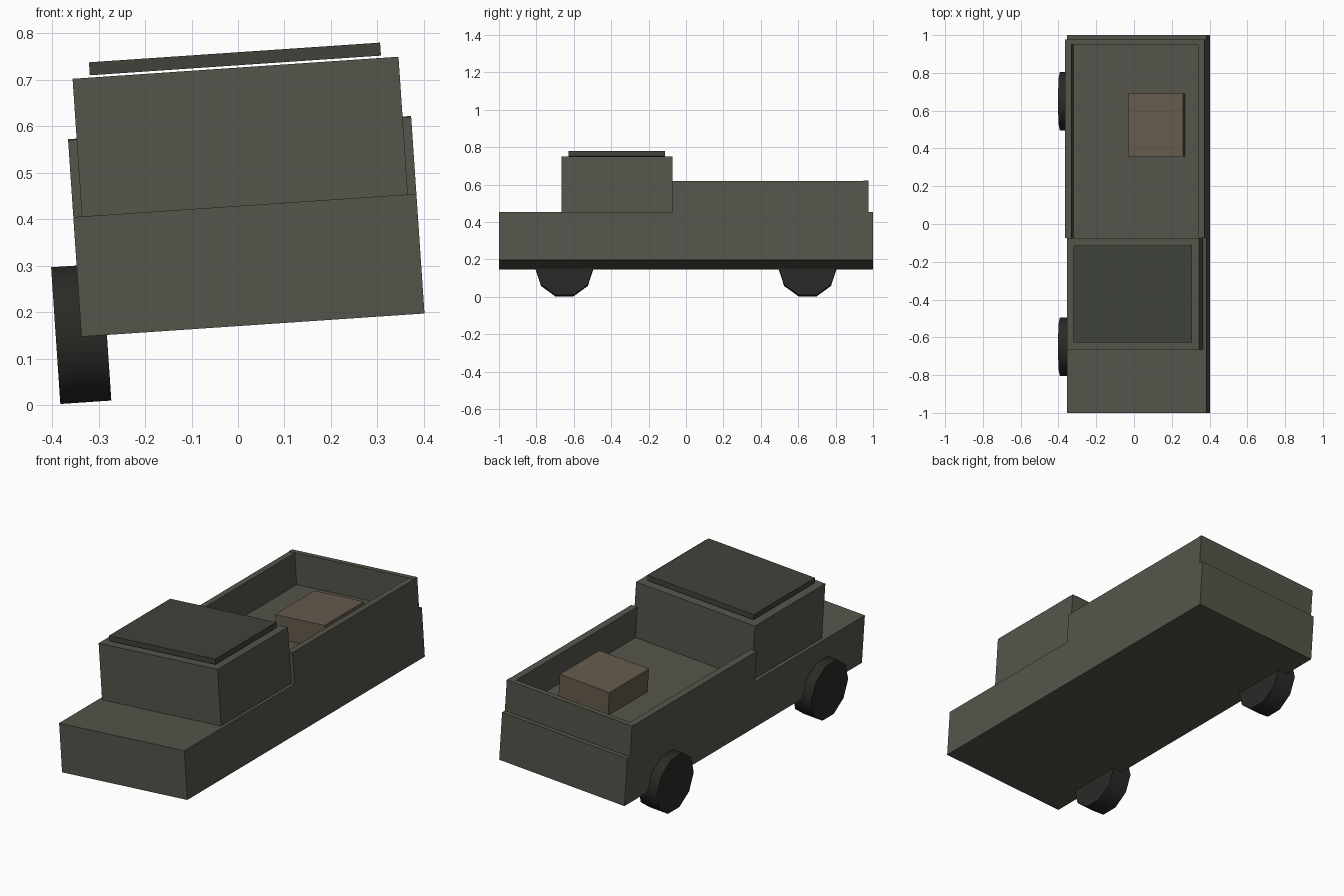
import bpy, math
from mathutils import Matrix

if "Cube" in bpy.data.objects:
    bpy.data.objects.remove(bpy.data.objects["Cube"])

# The whole truck leans on its left wheels: roll about the lower left body corner
LEAN = Matrix.Translation((-0.337, 0, 0.147)) @ Matrix.Rotation(-math.radians(3.87), 4, 'Y')
W = 0.74       # body width
DECK = 0.258   # top of the lower body


def material(name, rgb):
    m = bpy.data.materials.new(name)
    m.diffuse_color = (*rgb, 1)
    m.use_nodes = True
    m.node_tree.nodes["Principled BSDF"].inputs["Base Color"].default_value = m.diffuse_color
    return m


olive = material("olive_paint", (0.09, 0.09, 0.07))
dark = material("roof_paint", (0.05, 0.055, 0.042))
wood = material("crate_brown", (0.13, 0.105, 0.075))
rubber = material("rubber", (0.022, 0.023, 0.019))


def finish(name, mat, local):
    ob = bpy.context.object
    ob.name = name
    ob.data.materials.append(mat)
    ob.data.transform(local)
    ob.matrix_world = LEAN
    return ob


def box(name, mat, x, y, z):
    bpy.ops.mesh.primitive_cube_add(size=1)
    spans = (x, y, z)
    mid = [(a + b) / 2 for a, b in spans]
    size = [b - a for a, b in spans]
    return finish(name, mat, Matrix.Translation(mid) @ Matrix.Diagonal((*size, 1)))


# Lower body, cab and raised roof panel
box("lower_body", olive, (0, W), (-1, 1), (0, DECK))
box("cab", olive, (0.0185, W - 0.0185), (-0.665, -0.073), (DECK, 0.555))
box("roof_panel", dark, (0.056, W - 0.056), (-0.628, -0.113), (0.56, 0.588))

# Cargo bed walls and tailgate
T = 0.035
for side, x in (("left", 0), ("right", W - T)):
    box(side + "_bed_wall", olive, (x, x + T), (-0.073, 0.965), (DECK, 0.424))
box("tailgate", olive, (0, W), (0.95, 0.977), (DECK, 0.426))

# Crate in the bed
box("cargo_crate", wood, (0.332, 0.625), (0.357, 0.69), (DECK, 0.383))

# Ten-sided wheels, left side only
for end, y in (("front", -0.65), ("rear", 0.65)):
    bpy.ops.mesh.primitive_cylinder_add(vertices=10, radius=0.155, depth=0.11)
    turn = Matrix.Rotation(math.pi / 2, 4, 'Y')
    wheel = finish(end + "_left_wheel", rubber, Matrix.Translation((0, y, 0.006)) @ turn)
    bpy.ops.object.shade_smooth_by_angle(angle=math.radians(40))
